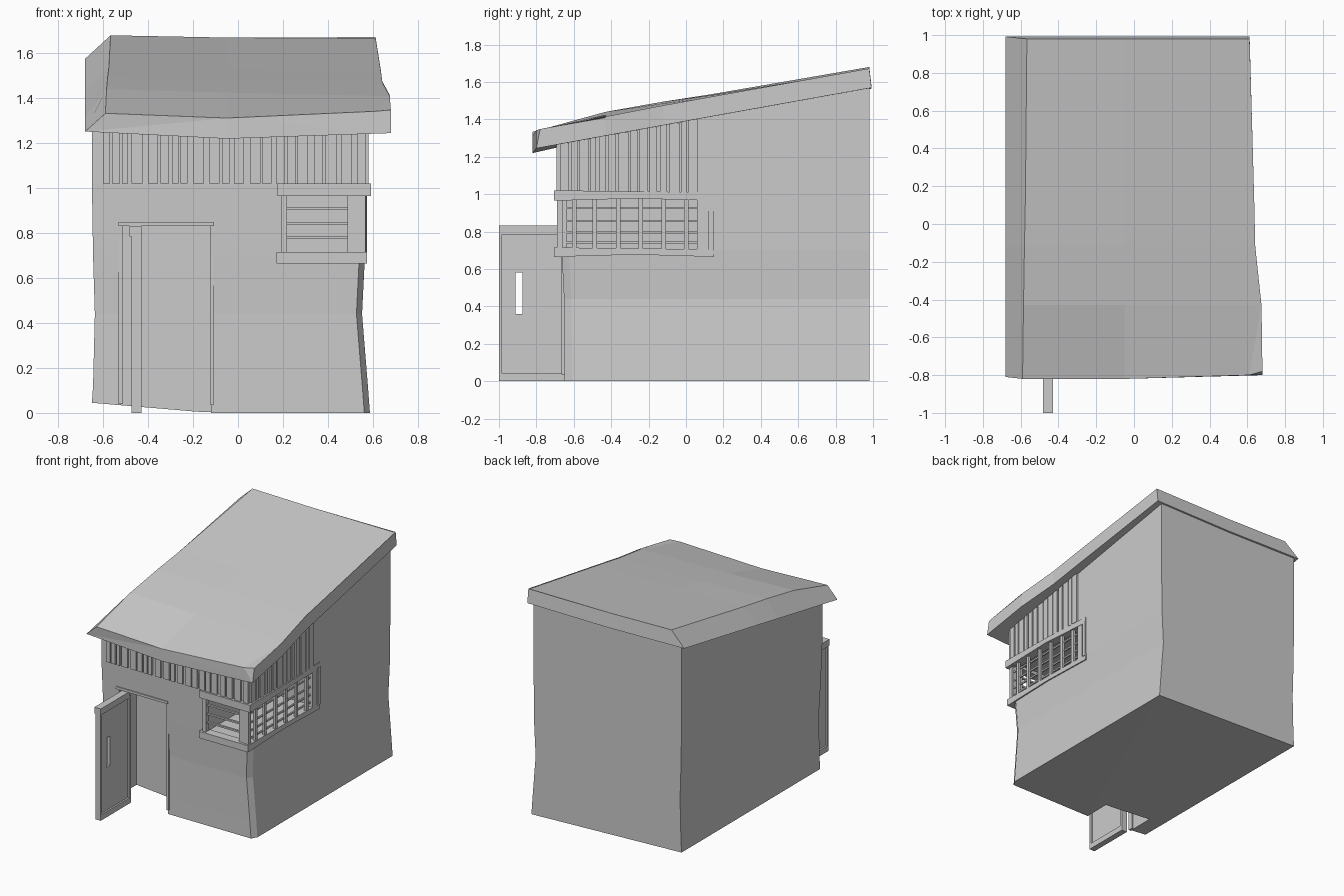
import bpy, bmesh, random
from mathutils import Vector

random.seed(4)
if "Cube" in bpy.data.objects:
    bpy.data.objects.remove(bpy.data.objects["Cube"], do_unlink=True)

grey = bpy.data.materials.new("plain_grey")
grey.use_nodes = True
grey.diffuse_color = (0.6, 0.6, 0.6, 1)
grey.node_tree.nodes["Principled BSDF"].inputs["Base Color"].default_value = (0.6, 0.6, 0.6, 1)


def finish(name, bm):
    bmesh.ops.recalc_face_normals(bm, faces=bm.faces)
    mesh = bpy.data.meshes.new(name)
    bm.to_mesh(mesh)
    bm.free()
    mesh.materials.append(grey)
    obj = bpy.data.objects.new(name, mesh)
    bpy.context.collection.objects.link(obj)
    return obj


def add_box(bm, lo, hi):
    lo, hi = Vector(lo), Vector(hi)
    verts = bmesh.ops.create_cube(bm, size=1)["verts"]
    for v in verts:
        v.co = (lo + hi) / 2 + v.co * (hi - lo)


def boxes(name, pairs):
    bm = bmesh.new()
    for lo, hi in pairs:
        add_box(bm, lo, hi)
    return finish(name, bm)


def loft(name, rings):
    """Skin a list of equal closed rings and cap both ends."""
    bm = bmesh.new()
    rows = [[bm.verts.new(p) for p in ring] for ring in rings]
    n = len(rows[0])
    for a, b in zip(rows, rows[1:]):
        for i in range(n):
            j = (i + 1) % n
            bm.faces.new((a[i], a[j], b[j], b[i]))
    caps = [bm.faces.new(rows[0]), bm.faces.new(rows[-1])]
    bmesh.ops.triangulate(bm, faces=caps)
    return finish(name, bm)


def eave(y):
    """Height of the roof underside."""
    return 1.24 + (y + 0.8) * 0.182


# Walls: slightly pinched body with a sloping top
def wall_ring(left, right, front, z):
    pts = [(left, front), (-0.12, front), (right - 0.025, front),
           (right, front + 0.04), (right, 0.98), (left, 0.98)]
    return [(x, y, z if z is not None else eave(y) + 0.02) for x, y in pts]


base = wall_ring(-0.65, 0.587, -0.65, 0)
base = [(x, y, 0.045 if x < -0.5 else 0) for x, y, z in base]
walls = loft("walls", [base,
                       wall_ring(-0.645, 0.578, -0.65, 0.12),
                       wall_ring(-0.637, 0.552, -0.652, 0.44),
                       wall_ring(-0.645, 0.565, -0.665, 0.7),
                       wall_ring(-0.65, 0.568, -0.678, 1.02),
                       wall_ring(-0.65, 0.568, -0.68, None)])

# Doorway recess and corner window opening
for name, lo, hi in (("doorway_cutter", (-0.52, -1, -0.3), (-0.12, -0.45, 0.835)),
                     ("window_cutter", (0.2, -1, 0.7), (1, 0.1, 0.99))):
    cutter = boxes(name, [(lo, hi)])
    mod = walls.modifiers.new(name, "BOOLEAN")
    mod.operation = "DIFFERENCE"
    mod.solver = "EXACT"
    mod.object = cutter
    cutter.hide_render = True
    cutter.hide_viewport = True
    cutter.display_type = "WIRE"
bpy.context.view_layer.update()
baked = bpy.data.meshes.new_from_object(
    walls.evaluated_get(bpy.context.evaluated_depsgraph_get()))
walls.modifiers.clear()
walls.data = baked
for name in ("doorway_cutter", "window_cutter"):
    bpy.data.objects.remove(bpy.data.objects[name], do_unlink=True)

# Roof: sagging lean-to slab with a bevelled left edge
# y, ridge x, right x, ridge height, middle height, right height
stations = [(-0.80, -0.59, 0.68, 1.333, 1.312, 1.348),
            (-0.43, -0.585, 0.675, 1.44, 1.425, 1.415),
            (-0.12, -0.58, 0.642, 1.495, 1.485, 1.475),
            (0.14, -0.575, 0.636, 1.535, 1.53, 1.522),
            (0.98, -0.567, 0.612, 1.68, 1.67, 1.672)]
rings = []
for y, ridge, right, zr, zm, zx in stations:
    low = eave(y)
    front = y < -0.7
    yb = y + (0.012 if y > 0.9 else 0)
    dip = 0.02 if front else 0
    rings.append([(-0.68, yb - dip / 2, low + 0.012), (ridge, y - dip, zr), (-0.05, y - dip, zm),
                  (right - 0.07 if front else right, y, zx - 0.006),
                  (right, y + dip, zx), (right, yb, low + 0.005), (-0.05, yb - dip, low - dip)])
loft("roof", rings)

# Upright siding battens under the eaves
front_battens, side_battens = [], []
x = -0.6
while x < 0.54:
    w = random.uniform(0.025, 0.05)
    front_battens.append(((x, -0.693, 1.02), (min(x + w, 0.57), -0.67, eave(-0.68) + 0.01)))
    x += w + random.uniform(0.006, 0.03)
y = -0.67
while y < 0.06:
    w = random.uniform(0.03, 0.055)
    side_battens.append(((0.555, y, 1.01), (0.58, y + w, eave(y) + 0.01)))
    y += w + random.uniform(0.006, 0.02)
boxes("front_siding", front_battens)
boxes("side_siding", side_battens)


# Window beams: wrap the corner and taper into the wall at the back
def corner_beam(name, z0, z1, x0, out):
    boxes(name + "_front", [((x0, -0.705, z0), (out, -0.64, z1))])
    loft(name + "_side", [[(0.52, y, a), (o, y, a), (o, y, b), (0.52, y, b)]
                          for y, o, a, b in ((-0.7, out, z0, z1),
                                             (-0.27, out - 0.002, z0 + 0.012, z1 - 0.005),
                                             (0.15, 0.572, z0, z1 - 0.01))])


corner_beam("window_head", 0.965, 1.02, 0.175, 0.592)
corner_beam("window_sill", 0.665, 0.715, 0.172, 0.575)

# Window posts and bars
boxes("window_posts", [((0.192, -0.69, 0.7), (0.218, -0.655, 0.98)),
                       ((0.487, -0.685, 0.7), (0.55, -0.64, 0.98)),
                       ((0.53, -0.69, 0.7), (0.568, -0.66, 0.98)),
                       ((0.54, 0.06, 0.7), (0.572, 0.11, 0.98)),
                       ((0.54, 0.118, 0.7), (0.575, 0.15, 0.98))])
boxes("front_window_bars", [((0.2, -0.675, z), (0.55, -0.66, z + 0.012))
                            for z in (0.775, 0.838, 0.905)])
boxes("side_window_bars",
      [((0.545, -0.68, z), (0.556, 0.1, z + 0.012)) for z in (0.735, 0.79, 0.85, 0.92)]
      + [((0.552, y, 0.7), (0.57, y + 0.024, 0.98)) for y in (-0.61, -0.5, -0.375, -0.255, -0.13, -0.01)])

# Door frame
boxes("door_frame", [((-0.532, -0.668, 0.04), (-0.512, -0.63, 0.84)),
                     ((-0.122, -0.665, 0.035), (-0.108, -0.63, 0.84)),
                     ((-0.532, -0.678, 0.832), (-0.106, -0.63, 0.85))])


# Open door: rails, stiles and a worn plank panel with gaps
def plank(name, outline):
    return loft(name, [[(px, y, z) for y, z in outline] for px in (-0.462, -0.443)])


boxes("door_rails", [((-0.482, -1, 0.785), (-0.43, -0.66, 0.832)),
                     ((-0.475, -1, 0), (-0.43, -0.645, 0.042)),
                     ((-0.475, -1, 0), (-0.43, -0.985, 0.8)),
                     ((-0.475, -0.665, 0), (-0.43, -0.645, 0.8))])
lo, hi = 0.03, 0.79
plank("outer_plank", [(-0.99, lo), (-0.912, lo), (-0.912, hi), (-0.99, hi)])
plank("slot_plank_low", [(-0.912, lo), (-0.873, lo), (-0.873, 0.36), (-0.912, 0.36)])
plank("slot_plank_high", [(-0.912, 0.58), (-0.873, 0.58), (-0.873, hi), (-0.912, hi)])
plank("split_plank", [(-0.873, lo), (-0.765, lo), (-0.765, hi), (-0.79, hi),
                      (-0.812, 0.7), (-0.84, hi), (-0.873, hi)])
plank("inner_plank", [(-0.765, lo), (-0.715, lo), (-0.702, 0.14), (-0.685, lo),
                      (-0.65, lo), (-0.65, hi), (-0.765, hi)])
